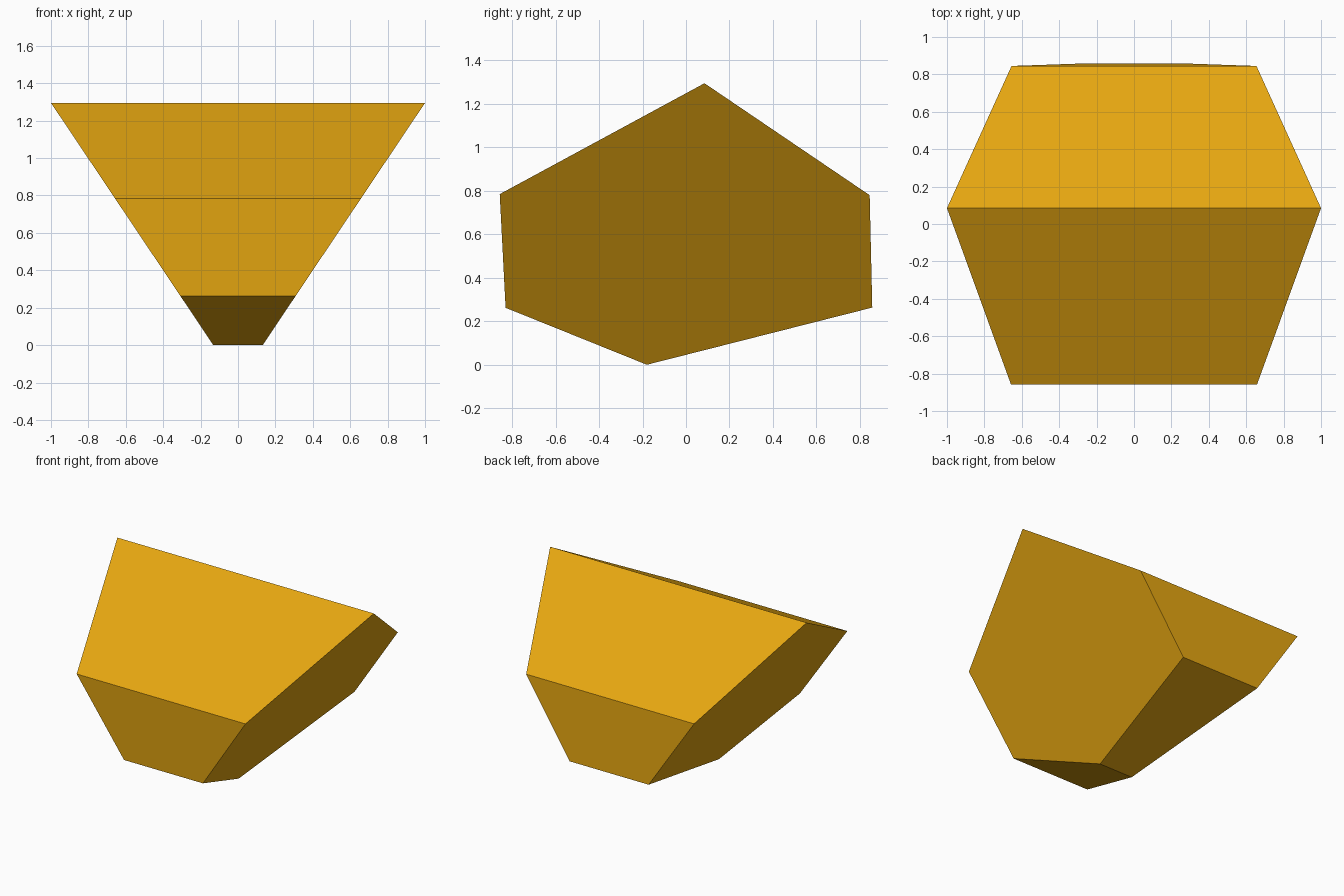
import bpy, bmesh

if "Cube" in bpy.data.objects:
    bpy.data.objects.remove(bpy.data.objects["Cube"])

# Amber material
mat = bpy.data.materials.new("amber")
mat.diffuse_color = (0.79, 0.385, 0.0056, 1.0)
mat.use_nodes = True
mat.node_tree.nodes["Principled BSDF"].inputs["Base Color"].default_value = mat.diffuse_color

# Hexagonal side profile (y, z); the block flares outward with height
PROFILE = [(-0.18, 0.0), (0.857, 0.263), (0.845, 0.78),
           (0.085, 1.295), (-0.857, 0.785), (-0.83, 0.262)]
HEIGHT, BOTTOM_HALF, TOP_HALF = 1.295, 0.132, 1.0


def half_width(z):
    return BOTTOM_HALF + (TOP_HALF - BOTTOM_HALF) * z / HEIGHT


# Left and right hexagon caps
bm = bmesh.new()
left, right = ([bm.verts.new((s * half_width(z), y, z)) for y, z in PROFILE]
               for s in (-1, 1))
bm.faces.new(left)
bm.faces.new(right)

# Band of faces joining the caps
for i in range(len(PROFILE)):
    j = (i + 1) % len(PROFILE)
    bm.faces.new((left[i], left[j], right[j], right[i]))
bmesh.ops.recalc_face_normals(bm, faces=bm.faces)

mesh = bpy.data.meshes.new("faceted_block")
bm.to_mesh(mesh)
bm.free()
mesh.materials.append(mat)
obj = bpy.data.objects.new("faceted_block", mesh)
bpy.context.collection.objects.link(obj)
